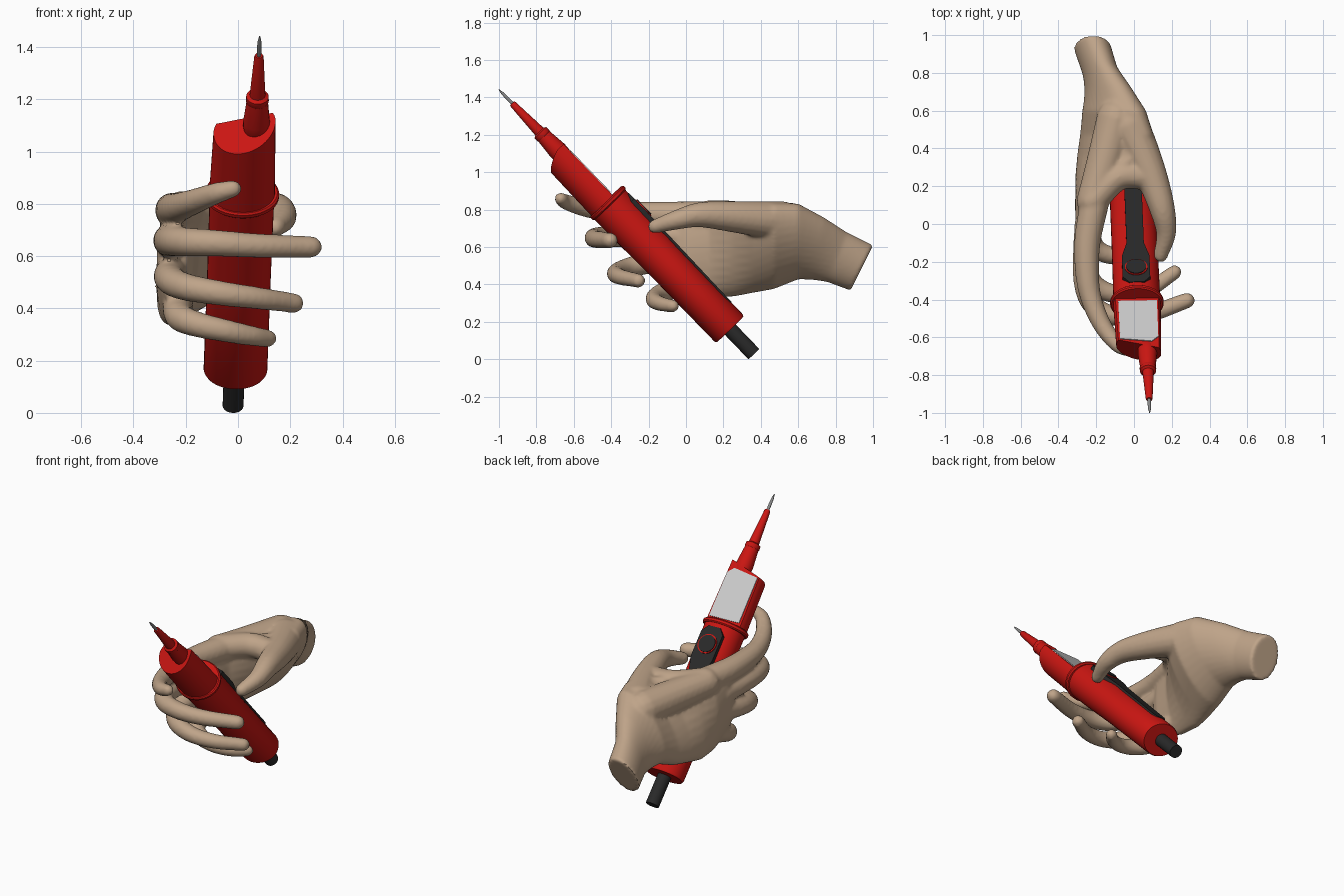
import bpy, bmesh
from math import sin, cos, pi, radians, asin
from mathutils import Vector, Matrix

if "Cube" in bpy.data.objects:
    bpy.data.objects.remove(bpy.data.objects["Cube"])


def material(name, rgb):
    m = bpy.data.materials.new(name)
    m.diffuse_color = (*rgb, 1)
    m.use_nodes = True
    m.node_tree.nodes["Principled BSDF"].inputs["Base Color"].default_value = m.diffuse_color
    return m


RED = material("red_plastic", (0.6, 0.008, 0.006))
BLACK = material("black_rubber", (0.022, 0.022, 0.022))
SCREEN = material("pale_screen", (0.55, 0.55, 0.55))
STEEL = material("steel", (0.25, 0.25, 0.25))
SKIN = material("skin", (0.52, 0.37, 0.25))

# Tool frame: u across, n up out of the button side, w along the body
D = Vector((0.027, -0.694, 0.72)).normalized()
N = Vector((0, 0.72, 0.694)).normalized()
U = N.cross(D).normalized()
TOOL = Matrix.Translation((-0.01, 0.235, 0.16)) @ Matrix((U, N, D)).transposed().to_4x4()


def loft(bm, rings):
    """Skin a list of equal-length point rings and cap both ends."""
    vs = [[bm.verts.new(p) for p in r] for r in rings]
    k = len(vs[0])
    for a, b in zip(vs, vs[1:]):
        for i in range(k):
            j = (i + 1) % k
            bm.faces.new((a[i], a[j], b[j], b[i]))
    bm.faces.new(vs[0][::-1])
    bm.faces.new(vs[-1])


def finish(name, bm, mat, smooth=True):
    bmesh.ops.recalc_face_normals(bm, faces=bm.faces)
    me = bpy.data.meshes.new(name)
    bm.to_mesh(me)
    bm.free()
    me.materials.append(mat)
    ob = bpy.data.objects.new(name, me)
    bpy.context.collection.objects.link(ob)
    bpy.ops.object.select_all(action='DESELECT')
    bpy.context.view_layer.objects.active = ob
    ob.select_set(True)
    if smooth:
        bpy.ops.object.shade_smooth_by_angle(angle=radians(35))
    return ob


def tool_part(name, rings, mat):
    bm = bmesh.new()
    loft(bm, [[TOOL @ Vector(p) for p in r] for r in rings])
    return finish(name, bm, mat)


def ellipse(w, rx, ry, u=0, k=40):
    return [(u + rx * cos(2 * pi * i / k), ry * sin(2 * pi * i / k), w) for i in range(k)]


def clipped(w, rx, ry, top, k=32):
    """Ellipse section cut flat at the top."""
    a = asin(top / ry)
    angles = [pi - a + (pi + 2 * a) * i / k for i in range(k + 1)]
    return [(rx * cos(t), ry * sin(t), w) for t in angles]


def lathe(name, profile, mat, u=0):
    return tool_part(name, [ellipse(w, r, r, u=u, k=24) for w, r in profile], mat)


def slab(name, outline, n0, n1, mat, rise=0.0):
    """Flat plate; rise lifts its top along the body."""
    return tool_part(name, [[(u, n0, w) for u, w in outline],
                            [(u, n1 + rise * min(w, 0.75), w) for u, w in outline]], mat)


# Handle body, collar ring and cable
tool_part("handle", [ellipse(0, 0.117, 0.1), ellipse(0.01, 0.122, 0.105),
                     ellipse(0.5, 0.122, 0.107), ellipse(0.75, 0.123, 0.113),
                     ellipse(0.93, 0.124, 0.115)], RED)
tool_part("collar_ring", [ellipse(0.925, 0.135, 0.117), ellipse(0.932, 0.142, 0.123),
                          ellipse(0.946, 0.142, 0.123), ellipse(0.953, 0.135, 0.117)], RED)
lathe("cable_stub", [(-0.184, 0.04), (0.02, 0.04)], BLACK, u=-0.004)

# Display head with slanted end and flat top
head_end = [(u, n, 1.30 + 0.3 * u + 0.35 * min(n, 0)) for u, n, _ in clipped(0, 0.118, 0.108, 0.046)]
tool_part("display_head", [clipped(0.94, 0.126, 0.113, 0.046), head_end], RED)
slab("screen", [(-0.1, 0.975), (0.105, 0.975), (0.105, 1.25), (0.07, 1.285), (-0.098, 1.262)],
     0.03, 0.051, SCREEN)

# Control panel with round button
half = [(0.04, 0.9), (0.073, 0.86), (0.073, 0.7), (0.046, 0.6), (0.046, 0.14), (0.03, 0.1)]
slab("control_panel", half + [(-u, w) for u, w in reversed(half)], 0.06, 0.106, BLACK, 0.014)
for name, r, top, mat in (("button_rim", 0.06, 0.121, RED), ("button", 0.053, 0.126, BLACK)):
    slab(name, [(r * cos(i * pi / 16), 0.79 + r * sin(i * pi / 16)) for i in range(32)],
         0.09, top, mat)

# Probe nozzle and steel needle
lathe("nozzle", [(1.27, 0.044), (1.3, 0.05), (1.33, 0.051), (1.435, 0.041), (1.44, 0.044),
                 (1.462, 0.043), (1.47, 0.03), (1.672, 0.018), (1.68, 0.015)], RED, u=0.045)
lathe("needle", [(1.66, 0.008), (1.72, 0.009), (1.755, 0.007), (1.782, 0.002)], STEEL, u=0.045)


# Hand: palm and digits lofted, then fused into one skin
hand = bmesh.new()


def palm_ring(y, cx, cz, a, b, tilt, shear=0.0, k=32):
    t, ring = radians(tilt), []
    for i in range(k):
        p, q = a * cos(2 * pi * i / k), b * sin(2 * pi * i / k)
        dx, dz = p * cos(t) + q * sin(t), q * cos(t) - p * sin(t)
        ring.append(Vector((cx + dx, y + shear * dz, cz + dz)))
    return ring


def spline(p0, p1, p2, p3, t):
    return 0.5 * (2 * p1 + (p2 - p0) * t + (2 * p0 - 5 * p1 + 4 * p2 - p3) * t * t
                  + (3 * p1 - p0 - 3 * p2 + p3) * t ** 3)


def digit(r0, r1, *points, k=16, steps=5):
    """Round-ended tube through the points, tapering from r0 to r1."""
    p = [Vector(q) for q in points]
    p = [2 * p[0] - p[1]] + p + [2 * p[-1] - p[-2]]
    path = [spline(*p[i:i + 4], s / steps) for i in range(len(p) - 3) for s in range(steps)]
    path.append(p[-2])
    last = len(path) - 1
    spots = [(q, r0 + (r1 - r0) * n / last,
              (path[min(n + 1, last)] - path[max(n - 1, 0)]).normalized())
             for n, q in enumerate(path)]
    angles = [radians(x) for x in (25, 50, 70, 85)]
    c, r, tan = spots[0]
    start = [(c - tan * r * sin(x), r * cos(x), tan) for x in reversed(angles)]
    c, r, tan = spots[-1]
    end = [(c + tan * r * sin(x), r * cos(x), tan) for x in angles]
    rings = []
    for c, r, tan in start + spots + end:
        side = tan.cross(Vector((0, 0, 1))).normalized()
        up = side.cross(tan)
        rings.append([c + r * (side * cos(2 * pi * i / k) + up * sin(2 * pi * i / k))
                      for i in range(k)])
    loft(hand, rings)


loft(hand, [palm_ring(*s) for s in (
    (-0.06, -0.245, 0.60, 0.05, 0.19, 0), (0.0, -0.24, 0.60, 0.07, 0.225, 0),
    (0.12, -0.23, 0.585, 0.08, 0.25, 5), (0.25, -0.18, 0.585, 0.1, 0.265, 20),
    (0.36, -0.125, 0.59, 0.115, 0.27, 33), (0.47, -0.09, 0.605, 0.125, 0.275, 38),
    (0.6, -0.105, 0.63, 0.12, 0.235, 36), (0.71, -0.14, 0.59, 0.1, 0.18, 28, 0.2),
    (0.81, -0.18, 0.545, 0.09, 0.135, 14, 0.4), (0.94, -0.222, 0.488, 0.098, 0.122, 8, 0.5))])

# Index finger
digit(0.078, 0.034, (-0.205, 0.13, 0.767), (-0.245, -0.08, 0.773), (-0.248, -0.26, 0.78),
      (-0.225, -0.4, 0.788), (-0.165, -0.54, 0.81), (-0.085, -0.64, 0.84), (-0.02, -0.67, 0.858))
# Middle finger
digit(0.066, 0.042, (-0.25, 0.0, 0.655), (-0.262, -0.28, 0.66), (-0.215, -0.43, 0.655),
      (-0.09, -0.49, 0.65), (0.08, -0.475, 0.64), (0.28, -0.405, 0.635))
# Ring finger
digit(0.064, 0.038, (-0.25, 0.0, 0.545), (-0.262, -0.2, 0.515), (-0.21, -0.32, 0.485),
      (-0.08, -0.375, 0.46), (0.07, -0.35, 0.44), (0.215, -0.255, 0.42))
# Little finger
digit(0.06, 0.034, (-0.23, 0.08, 0.43), (-0.225, -0.09, 0.37), (-0.16, -0.155, 0.34),
      (-0.05, -0.17, 0.315), (0.05, -0.13, 0.295), (0.115, -0.07, 0.285))
# Thumb
digit(0.11, 0.038, (-0.03, 0.52, 0.735), (0.04, 0.38, 0.75), (0.105, 0.22, 0.765),
      (0.152, 0.07, 0.772), (0.17, -0.05, 0.745), (0.142, -0.165, 0.71))
# Web between thumb and index, and the back of the hand
digit(0.075, 0.07, (-0.22, 0.12, 0.775), (-0.08, 0.25, 0.775), (0.08, 0.25, 0.765))
digit(0.085, 0.108, (-0.22, 0.12, 0.76), (-0.16, 0.31, 0.745), (-0.09, 0.56, 0.73))

ob = finish("hand", hand, SKIN, smooth=False)
fuse = ob.modifiers.new("fuse", 'REMESH')
fuse.mode = 'VOXEL'
fuse.voxel_size = 0.011
fuse.use_smooth_shade = True
relax = ob.modifiers.new("relax", 'SMOOTH')
relax.factor = 0.5
relax.iterations = 6
for name in ("fuse", "relax"):
    bpy.ops.object.modifier_apply(modifier=name)
bpy.ops.object.shade_smooth_by_angle(angle=radians(50))
